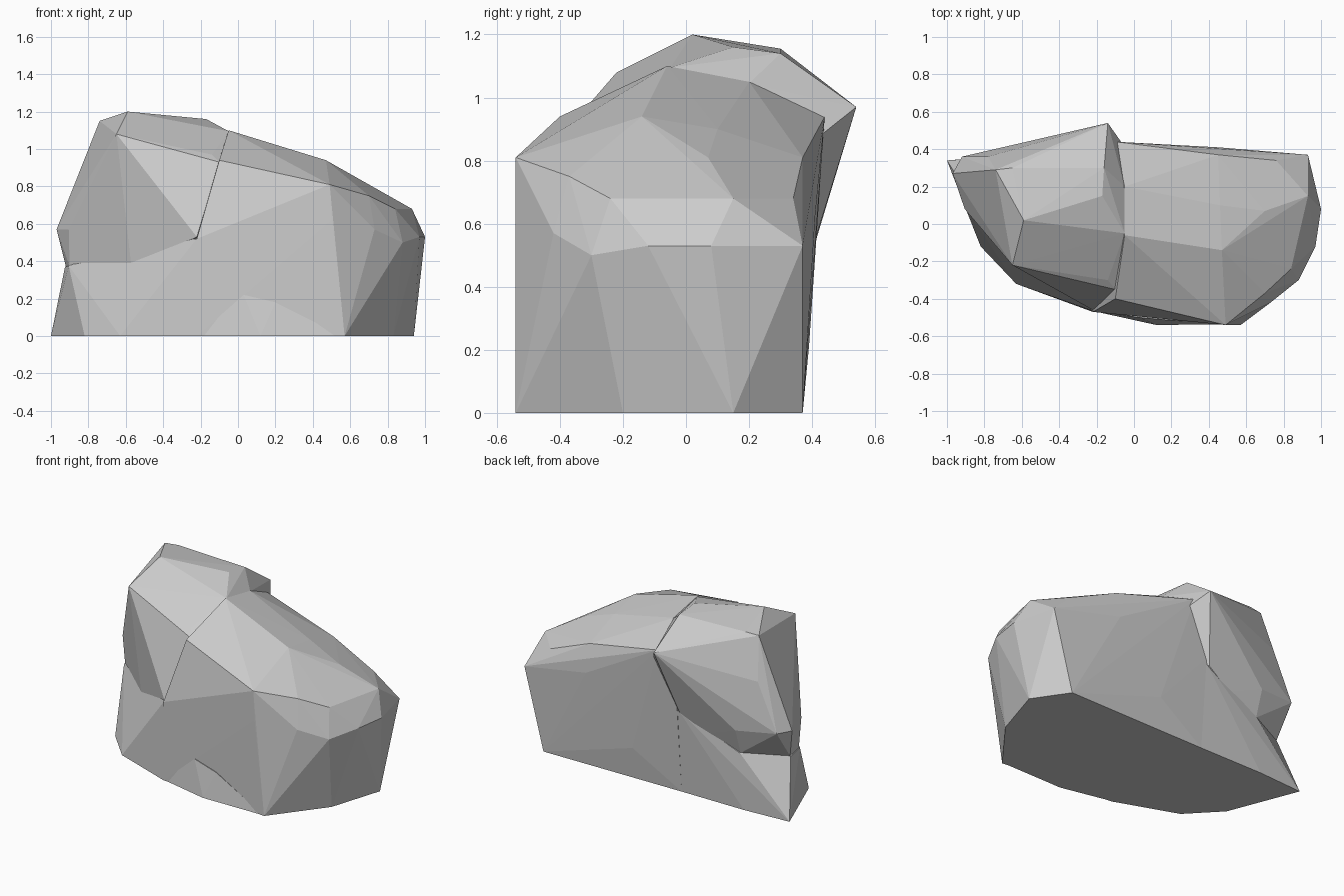
import bpy, bmesh

def hull(name, pts):
    """Convex faceted chunk from its corner points."""
    bm = bmesh.new()
    for p in pts:
        bm.verts.new(p)
    r = bmesh.ops.convex_hull(bm, input=bm.verts)
    junk = {v for v in r["geom_interior"] + r["geom_unused"] if isinstance(v, bmesh.types.BMVert)}
    bmesh.ops.delete(bm, geom=list(junk), context='VERTS')
    bmesh.ops.recalc_face_normals(bm, faces=bm.faces)
    me = bpy.data.meshes.new(name)
    bm.to_mesh(me)
    bm.free()
    ob = bpy.data.objects.new(name, me)
    bpy.context.collection.objects.link(ob)
    return ob

# Main boulder: sloping right-hand mass, listed base, belt, shoulder, crest
boulder = hull("boulder", [
    (-.22, -.47, 0), (.57, -.54, 0),
    (.83, -.2, 0), (.94, .15, 0), (.79, .37, 0), (-.22, .36, 0),
    (.73, -.42, .57), (.88, -.3, .5), (.97, -.12, .53), (1, .08, .53), (.93, .37, .53),
    (.49, -.54, .81), (.5, -.54, .62), (.7, -.37, .75), (.84, -.24, .68),
    (.93, .15, .68), (.76, .34, .68), (.7, .07, .81), (.47, -.14, .94),
    (.46, .1, .9), (.45, .37, .81), (.45, .41, .63), (.12, .39, .21),
    (-.05, -.06, 1.1), (-.05, .2, 1.05), (-.1, .44, .94), (-.1, -.4, .94),
    (-.22, -.47, .52), (-.22, .41, .6)])

# Left head: upper lump overhanging a narrow waist, keyed into the boulder
head = hull("left_head", [
    (-.59, .02, 1.2), (-.74, .29, 1.15), (-.65, .3, 1.155), (-.17, .15, 1.16),
    (-.16, .3, 1.14), (-.14, .54, .97), (-.65, -.22, 1.08), (-.14, -.3, .97),
    (-.82, .28, .89), (-.78, .36, .88), (-.97, .27, .57), (-.905, .08, .57),
    (-.92, .36, .57), (-.57, -.18, .55), (-.22, -.46, .53),
    (-.24, .41, .55), (-.42, .38, .45), (-.65, .41, .54), (-.65, .355, .37),
    (-.9, .1, .37), (-.92, .22, .37), (-.57, -.2, .37), (-.6, .1, .2),
    (-.05, -.05, 1.095), (-.05, .2, 1.045), (-.1, -.35, .93), (.1, .2, .7)])

# Left foot: flared base under the waist, its top buried in the head
foot = hull("left_foot", [
    (-1, .34, 0), (-.82, -.12, 0), (-.63, -.32, 0), (-.22, -.47, 0),
    (-.2, .36, 0), (-.68, .36, 0), (-.905, .095, .375), (-.925, .22, .37),
    (-.65, .36, .37), (-.42, .385, .46), (-.22, .405, .57),
    (-.57, -.205, .38), (-.22, -.465, .52), (-.57, -.1, .5), (.1, -.1, .2), (.1, .1, .5)])

# Front toe: low bulge along the base
toe = hull("front_toe", [
    (-.22, -.465, 0), (.12, -.54, 0), (.56, -.535, 0), (.03, -.5, .22),
    (.2, -.515, .18), (.1, -.2, 0), (.1, -.2, .15)])

# Fuse the chunks into one rock
parts = (head, foot, toe)
for part in parts:
    m = boulder.modifiers.new("fuse_" + part.name, 'BOOLEAN')
    m.operation = 'UNION'
    m.solver = 'EXACT'
    m.object = part
bpy.context.view_layer.update()
dg = bpy.context.evaluated_depsgraph_get()
mesh = bpy.data.meshes.new_from_object(boulder.evaluated_get(dg))
boulder.modifiers.clear()
boulder.data = mesh
for part in parts:
    bpy.data.objects.remove(part)
